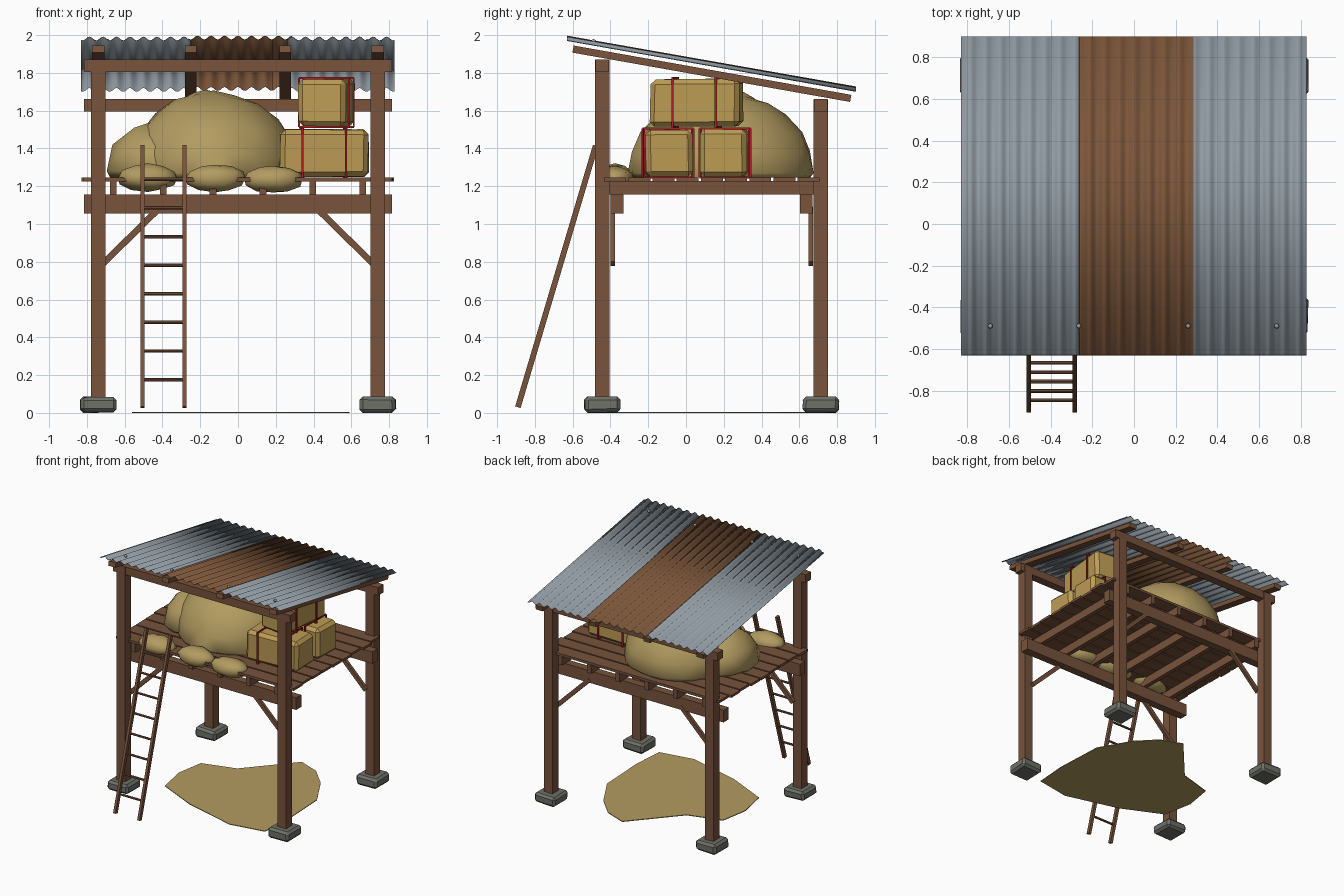
import bpy, bmesh, math, random
from mathutils import Vector, Matrix

if "Cube" in bpy.data.objects:
    bpy.data.objects.remove(bpy.data.objects["Cube"])

random.seed(4)


def mat(name, r, g, b):
    m = bpy.data.materials.new(name)
    lin = [((c + 0.055) / 1.055) ** 2.4 for c in (r, g, b)]
    m.diffuse_color = (*lin, 1)
    m.use_nodes = True
    m.node_tree.nodes["Principled BSDF"].inputs["Base Color"].default_value = m.diffuse_color
    return m


WOOD = mat("brown wood", 0.47, 0.325, 0.235)
RUST = mat("rusty metal", 0.49, 0.34, 0.23)
STEEL = mat("grey metal", 0.57, 0.61, 0.64)
HAY = mat("loose hay", 0.70, 0.61, 0.38)
BALE = mat("bale straw", 0.74, 0.61, 0.33)
TWINE = mat("red twine", 0.68, 0.12, 0.15)
STONE = mat("footing stone", 0.43, 0.44, 0.41)


def finish(name, bm, material, smooth=None):
    me = bpy.data.meshes.new(name)
    bmesh.ops.recalc_face_normals(bm, faces=bm.faces)
    bm.to_mesh(me)
    bm.free()
    me.materials.append(material)
    ob = bpy.data.objects.new(name, me)
    bpy.context.collection.objects.link(ob)
    if smooth:
        bpy.ops.object.select_all(action='DESELECT')
        ob.select_set(True)
        bpy.context.view_layer.objects.active = ob
        bpy.ops.object.shade_smooth_by_angle(angle=math.radians(smooth))
    return ob


def box(name, c, s, material=WOOD, rot=None, bevel=0, jitter=0):
    bm = bmesh.new()
    bmesh.ops.create_cube(bm, size=1)
    for v in bm.verts:
        v.co = Vector([v.co[i] * s[i] + random.uniform(-jitter, jitter) for i in range(3)])
    if bevel:
        bmesh.ops.bevel(bm, geom=bm.edges[:], offset=bevel, segments=1, affect='EDGES')
    M = Matrix.Translation(c)
    if rot:
        M = M @ rot.to_4x4()
    bm.transform(M)
    return finish(name, bm, material)


def bar(name, a, b, w, d):
    # rectangular beam from a to b; w is its width across, d its depth
    a, b = Vector(a), Vector(b)
    z = (b - a).normalized()
    x = Vector((1, 0, 0)) if abs(z.x) < 0.3 else Vector((0, 1, 0))
    y = z.cross(x).normalized()
    x = y.cross(z)
    R = Matrix((x, y, z)).transposed()
    return box(name, (a + b) / 2, (w, d, (b - a).length), WOOD, R)


# Posts and stone footings
for x in (-0.74, 0.74):
    for label, y, top in (("front", -0.443, 1.87), ("back", 0.713, 1.66)):
        box(label + "_post", (x, y, (top + 0.05) / 2), (0.077, 0.077, top - 0.05))
        box(label + "_footing", (x, y, 0.044), (0.19, 0.19, 0.082), STONE, bevel=0.018, jitter=0.004)

# Head beams, platform beams and diagonal braces
box("front_head_beam", (0, -0.443, 1.837), (1.63, 0.07, 0.066))
box("back_head_beam", (0, 0.713, 1.628), (1.63, 0.07, 0.066))
for label, y, yb in (("front", -0.366, -0.388), ("back", 0.637, 0.661)):
    box(label + "_platform_beam", (0, y, 1.105), (1.63, 0.068, 0.1))
    for s in (-1, 1):
        bar(label + "_brace", (s * 0.715, yb, 0.79), (s * 0.42, yb, 1.08), 0.024, 0.034)

# Platform joists and planks
for i in range(6):
    box("joist", (-0.66 + 0.264 * i, 0.137, 1.192), (0.036, 1.145, 0.072))
for i in range(9):
    L = 1.63 + random.uniform(-0.02, 0.02)
    box("plank", (random.uniform(-0.006, 0.006), -0.375 + 0.128 * i, 1.236),
        (L, 0.116, 0.02))

# Roof rafters
for x, w in ((-0.74, 0.066), (-0.25, 0.06), (0.25, 0.06), (0.74, 0.066)):
    bar("rafter", (x, -0.598, 1.926), (x, 0.872, 1.665), w, 0.038)


# Corrugated roof sheets
def sheet(name, x0, x1, lift, material):
    bm = bmesh.new()
    n = 64
    rows = []
    for y, z in ((-0.63, 1.982), (0.9, 1.713)):
        rows.append([bm.verts.new((x0 + (x1 - x0) * i / n, y,
                                   z + lift + 0.010 * math.cos(2 * math.pi * (x0 + (x1 - x0) * i / n) / 0.0715)))
                     for i in range(n + 1)])
    for i in range(n):
        bm.faces.new((rows[0][i], rows[0][i + 1], rows[1][i + 1], rows[1][i]))
    ob = finish(name, bm, material, 60)
    m = ob.modifiers.new("thickness", 'SOLIDIFY')
    m.thickness = 0.003


sheet("left_roof_sheet", -0.83, -0.25, 0, STEEL)
sheet("middle_roof_sheet", -0.262, 0.286, 0.005, RUST)
sheet("right_roof_sheet", 0.262, 0.828, 0, STEEL)
for x in (-0.69, -0.265, 0.26, 0.685):
    bm = bmesh.new()
    bmesh.ops.create_uvsphere(bm, u_segments=8, v_segments=6, radius=0.012)
    bm.transform(Matrix.Translation((x, -0.49, 1.967)))
    finish("roof_nail", bm, STEEL, 60)

# Ladder leaning on the platform
for x in (-0.505, -0.284):
    bar("ladder_rail", (x, -0.89, 0.03), (x, -0.478, 1.415), 0.022, 0.03)
for i in range(8):
    z = 0.176 + 0.1515 * i
    y = -0.89 + 0.412 * (z - 0.03) / 1.385
    bm = bmesh.new()
    bmesh.ops.create_cone(bm, cap_ends=True, segments=8, radius1=0.009, radius2=0.009, depth=0.23)
    bm.transform(Matrix.Translation((-0.3945, y, z)) @ Matrix.Rotation(math.pi / 2, 4, 'Y'))
    finish("ladder_rung", bm, WOOD, 40)


# Loose hay: lumpy low-poly mounds
def mound(name, c, r, floor, jitter, sub=3):
    bm = bmesh.new()
    bmesh.ops.create_icosphere(bm, subdivisions=sub, radius=1)
    for v in bm.verts:
        k = 1 + random.uniform(-jitter, jitter)
        v.co = Vector([c[i] + v.co[i] * r[i] * k for i in range(3)])
        v.co.z = max(v.co.z, floor)
    bmesh.ops.dissolve_degenerate(bm, edges=bm.edges[:], dist=0.0005)
    return finish(name, bm, HAY, 50)


mound("hay_pile", (-0.13, 0.19, 1.27), (0.455, 0.49, 0.43), 1.246, 0.02)
mound("hay_pile_crest", (-0.17, 0.22, 1.36), (0.3, 0.32, 0.345), 1.246, 0.025)
mound("hay_pile_side", (-0.43, 0.14, 1.28), (0.275, 0.32, 0.265), 1.246, 0.04, 2)
for x, rx, z in ((-0.478, 0.16, 1.245), (-0.12, 0.16, 1.243), (0.187, 0.165, 1.236)):
    mound("hay_clump", (x, -0.375, z), (rx, 0.1, 0.073), 1.0, 0.06, 2)

# Fallen hay lying on the ground
patch = [(-0.51, -0.23), (-0.56, 0.02), (-0.52, 0.255), (-0.24, 0.335), (0.09, 0.71), (0.27, 0.64),
         (0.42, 0.486), (0.57, 0.224), (0.59, -0.19), (0.57, -0.46), (0.28, -0.51), (-0.17, -0.39)]
bm = bmesh.new()
face = bm.faces.new([bm.verts.new((x, y, 0.0)) for x, y in patch])
ext = bmesh.ops.extrude_face_region(bm, geom=[face])
for v in ext["geom"]:
    if isinstance(v, bmesh.types.BMVert):
        v.co.z = 0.006
finish("fallen_hay", bm, HAY)


# Bales, each bound by two twine loops
def bale(name, c, s, angle):
    R = Matrix.Rotation(math.radians(angle), 3, 'Z')
    box(name, c, s, BALE, R, bevel=0.026, jitter=0.004)
    for t in (-0.115, 0.115):
        at = Vector(c) + R @ Vector((t, 0, 0))
        w, h = s[1] / 2 + 0.006, s[2] / 2 + 0.005
        for sgn in (-1, 1):
            box(name + "_twine", at + R @ Vector((0, sgn * w, 0)), (0.012, 0.009, 2 * h), TWINE, R)
            box(name + "_twine", at + Vector((0, 0, sgn * h)), (0.012, 2 * w, 0.009), TWINE, R)


bale("front_bale", (0.452, -0.095, 1.376), (0.465, 0.25, 0.25), 2)
bale("back_bale", (0.455, 0.207, 1.376), (0.465, 0.25, 0.25), -2)
bale("top_bale", (0.468, 0.057, 1.643), (0.475, 0.255, 0.25), 84)
